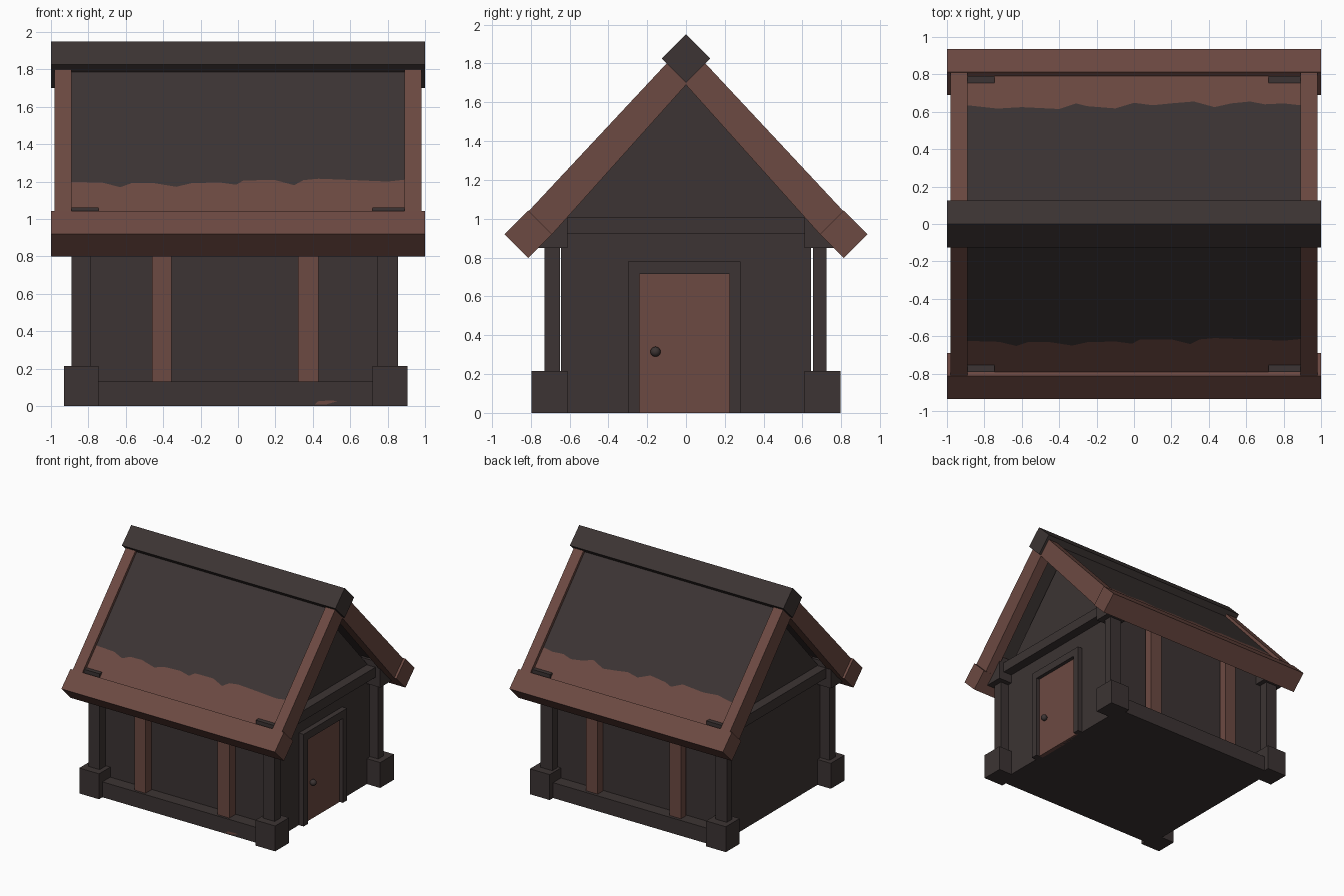
import bpy, bmesh, math

if "Cube" in bpy.data.objects:
    bpy.data.objects.remove(bpy.data.objects["Cube"])


def material(name, rgb):
    m = bpy.data.materials.new(name)
    m.diffuse_color = (*rgb, 1)
    m.use_nodes = True
    m.node_tree.nodes["Principled BSDF"].inputs["Base Color"].default_value = m.diffuse_color
    return m


DARK = material("dark charcoal wood", (0.045, 0.034, 0.033))
RED = material("red brown wood", (0.150, 0.067, 0.054))


def finish(name, bm, mats):
    bmesh.ops.recalc_face_normals(bm, faces=bm.faces[:])
    me = bpy.data.meshes.new(name)
    bm.to_mesh(me)
    bm.free()
    for m in mats:
        me.materials.append(m)
    ob = bpy.data.objects.new(name, me)
    bpy.context.collection.objects.link(ob)
    return ob


def prism(name, profile, x0, x1, mat):
    """Extrude a (y, z) profile along x."""
    bm = bmesh.new()
    f = bm.faces.new([bm.verts.new((x0, y, z)) for y, z in profile])
    ext = bmesh.ops.extrude_face_region(bm, geom=[f])["geom"]
    bmesh.ops.translate(bm, vec=(x1 - x0, 0, 0),
                        verts=[v for v in ext if isinstance(v, bmesh.types.BMVert)])
    return finish(name, bm, [mat])


def box(name, x0, x1, y0, y1, z0, z1, mat):
    y0, y1 = sorted((y0, y1))
    return prism(name, [(y0, z0), (y1, z0), (y1, z1), (y0, z1)], x0, x1, mat)


def diamond(name, y, z, r, mat):
    return prism(name, [(y + r, z), (y, z + r), (y - r, z), (y, z - r)], -1, 1, mat)


# House body with gable ends
prism("house_body", [(-.645, 0), (.645, 0), (.645, .98), (0, 1.70), (-.645, .98)],
      -.805, .78, DARK)

# Ridge beam
diamond("ridge_beam", 0, 1.825, .125, DARK)

# Wavy colour border of each roof slope: (x, distance from ridge)
BORDER = {
    -1: [(-.89, .625), (-.72, .63), (-.63, .652), (-.57, .632), (-.46, .63), (-.33, .65),
         (-.25, .632), (-.1, .628), (-.01, .64), (.03, .618), (.2, .617), (.30, .642),
         (.35, .617), (.43, .61), (.6, .616), (.8, .624), (.89, .615)],
    1: [(-.89, .635), (-.73, .617), (-.6, .625), (-.4, .615), (-.31, .645), (-.25, .63),
        (-.1, .618), (0, .648), (.1, .635), (.2, .645), (.32, .655), (.43, .625),
        (.52, .645), (.62, .655), (.7, .64), (.8, .645), (.89, .635)],
}


def roof_z(y):
    return 1.877 - 1.085 * y


for s, side in ((-1, "front"), (1, "back")):
    # Roof slope: dark above, red below the wavy border
    bm = bmesh.new()
    cols = [[bm.verts.new((x, s * y, roof_z(y))) for y in (0.03, b, .80)]
            for x, b in BORDER[s]]
    for a, b in zip(cols, cols[1:]):
        for k in (0, 1):
            f = bm.faces.new((a[k], b[k], b[k + 1], a[k + 1]))
            f.material_index = k
    geo = bmesh.ops.extrude_face_region(bm, geom=bm.faces[:], use_keep_orig=True)["geom"]
    bmesh.ops.translate(bm, vec=(0, 0, -.13),
                        verts=[v for v in geo if isinstance(v, bmesh.types.BMVert)])
    finish(side + "_roof_slope", bm, [DARK, RED])

    # Eave beam and gable edge boards
    diamond(side + "_eave_beam", s * .813, .92, .122, RED)
    for x0, x1, end in ((-.98, -.89, "left"), (.89, .98, "right")):
        prism(f"{side}_{end}_gable_board",
              [(0, 1.69), (0, 1.907), (s * .81, 1.04), (s * .69, .92)], x0, x1, RED)

    # Corner posts with bases and caps
    inner, outer = (.65, .73) if s < 0 else (.655, .725)
    for end, b0, b1, p0, p1 in (("left", -.93, -.745, -.89, -.785),
                                ("right", .72, .905, .745, .855)):
        box(f"{side}_{end}_post_base", b0, b1, s * .61, s * .795, 0, .215, DARK)
        box(f"{side}_{end}_post", p0, p1, s * inner, s * outer, .2, .87, DARK)
        box(f"{side}_{end}_post_cap", b0, b1, s * .61, s * .79, .85, 1.06, DARK)

    # Wall studs and sill beam
    for i, (x0, x1) in enumerate(((-.46, -.355), (.32, .43))):
        box(f"{side}_wall_stud_{i + 1}", x0, x1, s * inner, s * outer, .12, .98, RED)
    box(side + "_sill_beam", -.75, .73, s * .62, s * .75, 0, .13, DARK)

# Worn patch on the front sill
bm = bmesh.new()
bm.faces.new([bm.verts.new((x, -.752, z)) for x, z in
              ((.41, .008), (.47, .008), (.53, .025), (.50, .03), (.43, .026))])
finish("worn_sill_patch", bm, [RED])

# Tie beams across both gables
box("right_tie_beam", .76, .86, -.62, .62, .925, 1.01, DARK)
box("left_tie_beam", -.885, -.785, -.62, .62, .925, 1.01, DARK)

# Door with frame and knob
box("door", .76, .795, -.24, .225, 0, .715, RED)
box("door_frame_left", .76, .825, -.30, -.24, 0, .78, DARK)
box("door_frame_right", .76, .825, .225, .28, 0, .78, DARK)
box("door_frame_top", .76, .825, -.24, .225, .715, .78, DARK)
bpy.ops.mesh.primitive_uv_sphere_add(segments=16, ring_count=10, radius=.026,
                                     location=(.815, -.157, .315))
knob = bpy.context.object
knob.name = "door_knob"
knob.data.materials.append(DARK)
bpy.ops.object.shade_smooth_by_angle(angle=math.radians(40))
